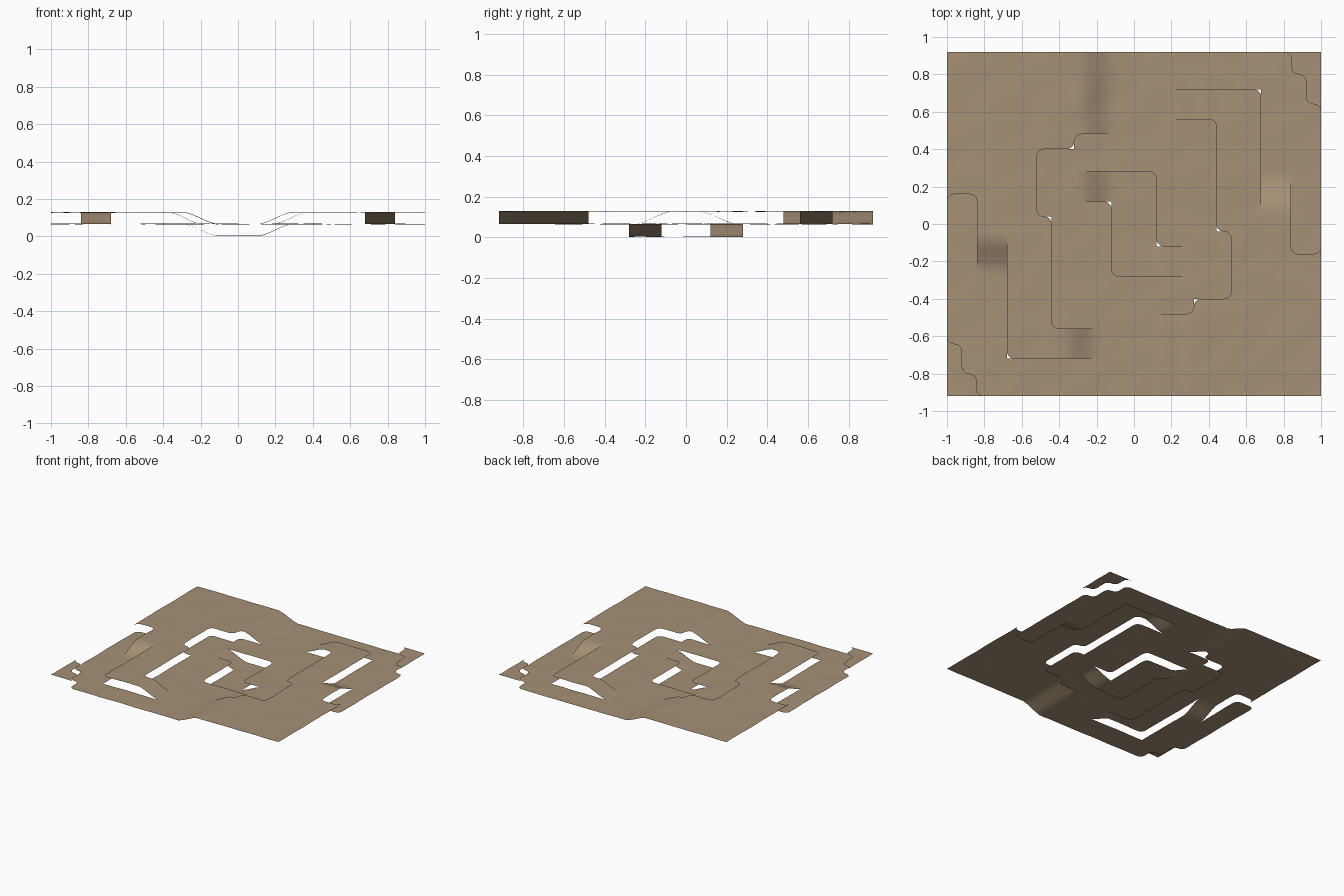
import bpy, bmesh, math
from mathutils import noise, Vector

if "Cube" in bpy.data.objects:
    bpy.data.objects.remove(bpy.data.objects["Cube"])

S = 0.04                      # grid cell
PIT, MID, HIGH = 0.003, 0.066, 0.128

# Terrain zones (x0, x1, y0, y1, z at start, z at end, slope axis); each also
# applies turned 180 degrees, later zones override earlier ones.
ZONES = [
    (-.44, .44, -.40, .40, MID, MID, 0),      # inner plateau
    (-.52, -.44, .04, .40, MID, MID, 0),
    (-.32, .44, .40, .48, MID, MID, 0),
    (-.12, .44, .48, .56, MID, MID, 0),
    (-.12, .20, .56, .92, MID, MID, 0),       # outer path
    (.20, 1.0, .72, .92, MID, MID, 0),
    (.68, 1.0, .24, .72, MID, MID, 0),
    (.84, 1.0, -.16, .24, MID, MID, 0),
    (.84, 1.0, .80, .92, HIGH, HIGH, 0),      # stepped map corner
    (.92, 1.0, .64, .80, HIGH, HIGH, 0),
    (-.28, -.12, .48, .92, HIGH, MID, 0),     # ramps
    (.20, .36, .56, .72, MID, HIGH, 0),
    (.68, .84, .08, .24, HIGH, MID, 1),
    (-.12, .12, -.28, .28, PIT, PIT, 0),      # central pit and its ramp
    (-.28, -.12, .12, .28, MID, PIT, 0),
]

# Rounded cliff corners (x, y, cell direction x, y, level filling the corner)
CORNERS = [
    (.68, .72, -1, -1, None), (.44, -.04, 1, 1, None),
    (.12, -.12, 1, 1, None), (.32, -.40, 1, -1, None),
    (.44, .56, -1, -1, HIGH), (.52, -.04, -1, -1, HIGH),
    (.52, -.40, -1, 1, HIGH), (.32, -.48, -1, 1, HIGH),
    (.12, .28, -1, -1, MID), (.84, -.16, 1, 1, HIGH),
    (1.0, -.16, -1, 1, HIGH), (.84, .92, -1, -1, HIGH),
    (.92, .80, -1, -1, HIGH), (1.0, .64, -1, -1, HIGH),
    (.84, .80, 1, 1, MID), (.92, .64, 1, 1, MID),
]


def zone_at(x, y):
    for zone in reversed(ZONES):
        for s in (1, -1):
            if zone[0] < s * x < zone[1] and zone[2] < s * y < zone[3]:
                return zone, s
    return None, 1


def height(zone, s, x, y):
    if zone is None:
        return HIGH
    x0, x1, y0, y1, za, zb, axis = zone
    t = (s * x - x0) / (x1 - x0) if axis == 0 else (s * y - y0) / (y1 - y0)
    t = min(max(t, 0), 1)
    t = 0.6 * t + 0.4 * t * t * (3 - 2 * t)
    return za + (zb - za) * t


bm = bmesh.new()
verts = {}


def vert(x, y, z):
    key = (round(x, 4), round(y, 4), round(z, 3))
    if key not in verts:
        bump = 0.003 * noise.noise(Vector((x * 5 + y * 3, y * 9 - x * 5, 0.3)))
        verts[key] = bm.verts.new((x, y, max(0, z + bump)))
    return verts[key]


def face(points):
    f = bm.faces.new([vert(*p) for p in points])
    f.normal_update()
    if f.normal.z < 0:
        f.normal_flip()


# Look up rounded corners by cell index
rounded = {}
for cx, cy, dx, dy, fill in CORNERS:
    for s in (1, -1):
        px, py, ux, uy = s * cx, s * cy, s * dx, s * dy
        cell = (math.floor((px + ux * S / 2) / S), math.floor((py + uy * S / 2) / S))
        rounded[cell] = (px, py, ux, uy, fill)

# Ground cells, left open along the cliffs
for i in range(-25, 25):
    for j in range(-23, 23):
        zone, s = zone_at((i + .5) * S, (j + .5) * S)
        if (i, j) not in rounded:
            quad = [(i, j), (i + 1, j), (i + 1, j + 1), (i, j + 1)]
            face([(a * S, b * S, height(zone, s, a * S, b * S)) for a, b in quad])
            continue
        px, py, ux, uy, fill = rounded[(i, j)]
        ox, oy = px + ux * S, py + uy * S
        z = height(zone, s, px, py)
        arc = [(ox - ux * S * math.cos(k * math.pi / 10),
                oy - uy * S * math.sin(k * math.pi / 10)) for k in range(6)]
        for p, q in zip(arc, arc[1:]):
            face([(ox, oy, z), (*p, z), (*q, z)])
            if fill is not None:
                face([(px, py, fill), (*p, fill), (*q, fill)])

mesh = bpy.data.meshes.new("terrain_ground")
bm.to_mesh(mesh)
bm.free()
mesh.shade_smooth()
ground = bpy.data.objects.new("terrain_ground", mesh)
bpy.context.collection.objects.link(ground)

# Dusty earth colour
mat = bpy.data.materials.new("dusty_earth")
mat.diffuse_color = (0.38, 0.28, 0.18, 1)
mat.use_nodes = True
mat.node_tree.nodes["Principled BSDF"].inputs["Base Color"].default_value = mat.diffuse_color
mesh.materials.append(mat)
